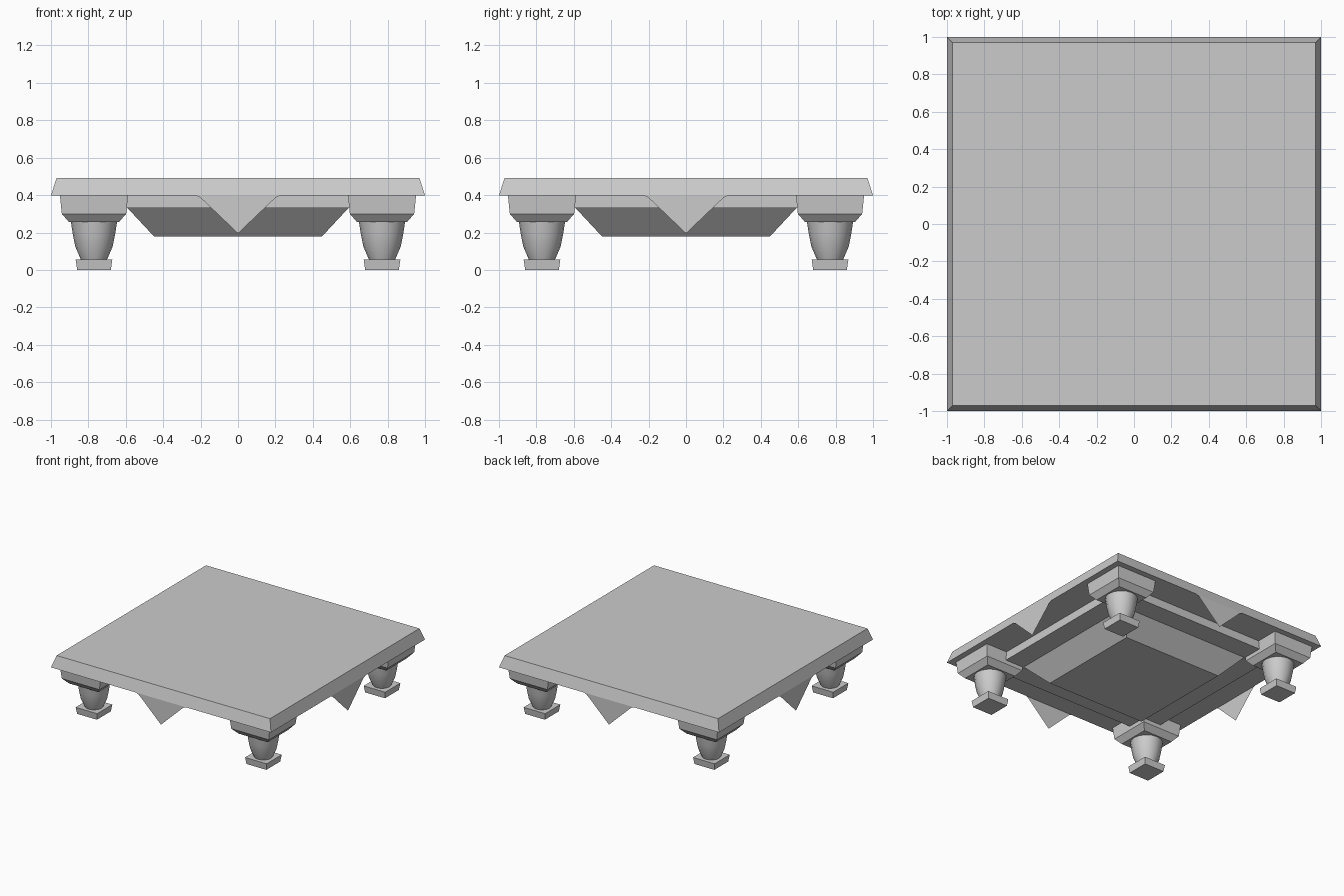
import bpy, bmesh, math

if "Cube" in bpy.data.objects:
    bpy.data.objects.remove(bpy.data.objects["Cube"])


def make_object(name, bm, smooth=False):
    bmesh.ops.recalc_face_normals(bm, faces=bm.faces)
    mesh = bpy.data.meshes.new(name)
    bm.to_mesh(mesh)
    bm.free()
    obj = bpy.data.objects.new(name, mesh)
    bpy.context.collection.objects.link(obj)
    if smooth:
        bpy.ops.object.select_all(action='DESELECT')
        bpy.context.view_layer.objects.active = obj
        obj.select_set(True)
        bpy.ops.object.shade_smooth_by_angle(angle=math.radians(35))
    return obj


def loft(name, profile, sides=4, centre=(0, 0), smooth=False):
    """Stack rings of (half width, z); four sides give an axis-aligned square."""
    bm = bmesh.new()
    start = math.pi / 4 if sides == 4 else 0
    scale = math.sqrt(2) if sides == 4 else 1
    rings = []
    for r, z in profile:
        ring = []
        for i in range(sides):
            a = start + 2 * math.pi * i / sides
            ring.append(bm.verts.new((centre[0] + r * scale * math.cos(a),
                                      centre[1] + r * scale * math.sin(a), z)))
        rings.append(ring)
    for low, high in zip(rings, rings[1:]):
        for i in range(sides):
            j = (i + 1) % sides
            bm.faces.new((low[i], low[j], high[j], high[i]))
    bm.faces.new(rings[0])
    bm.faces.new(rings[-1])
    return make_object(name, bm, smooth)


# Table top with sloping rim
loft("table_top", [(1.0, 0.398), (0.97, 0.492)])

# Apron and the tapered tray below it
loft("apron", [(0.45, 0.18), (0.59, 0.33), (0.76, 0.33), (0.76, 0.398)])

# Four legs: corner block, turned vase and square foot
for sx, x_name in ((-1, "left"), (1, "right")):
    for sy, y_name in ((-1, "front"), (1, "back")):
        c = (0.77 * sx, 0.77 * sy)
        label = f"{y_name}_{x_name}"
        loft(f"{label}_leg_block", [(0.133, 0.255), (0.172, 0.30), (0.182, 0.398)], centre=c)
        loft(f"{label}_leg_vase",
             [(0.07, 0.055), (0.10, 0.125), (0.113, 0.19), (0.123, 0.255)], 16, c, True)
        loft(f"{label}_foot", [(0.09, 0.0), (0.098, 0.055)], centre=c)

# Thin pointed drop hanging from the middle of each edge
outline = [(-0.225, 0.398), (-0.20, 0.386), (0, 0.195), (0.20, 0.386), (0.225, 0.398)]
for i, side in enumerate(("front", "right", "back", "left")):
    bm = bmesh.new()
    bm.faces.new([bm.verts.new((x, -1.0, z)) for x, z in reversed(outline)])
    drop = make_object(f"{side}_pointed_drop", bm)
    drop.rotation_euler.z = i * math.pi / 2
